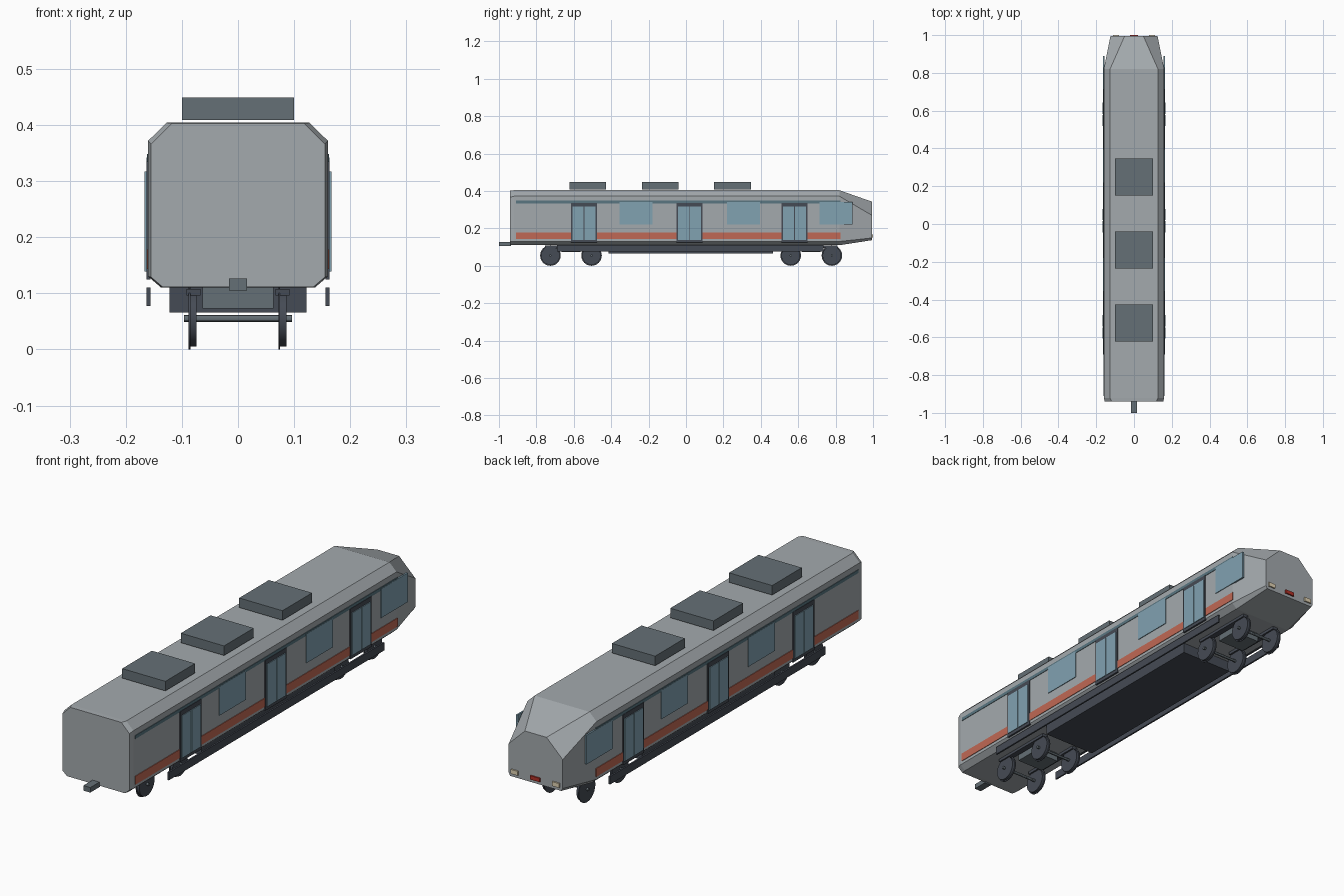
import bpy, bmesh, math
from mathutils import Matrix

if "Cube" in bpy.data.objects:
    bpy.data.objects.remove(bpy.data.objects["Cube"])


def mat(name, r, g, b):
    m = bpy.data.materials.new(name)
    m.diffuse_color = (r, g, b, 1)
    m.use_nodes = True
    m.node_tree.nodes["Principled BSDF"].inputs["Base Color"].default_value = m.diffuse_color
    return m


BODY = mat("body_grey", 0.37, 0.40, 0.42)
DARK = mat("dark_grey", 0.06, 0.07, 0.09)
ROOF = mat("roof_grey", 0.13, 0.16, 0.18)
GLASS = mat("glass_blue", 0.22, 0.36, 0.44)
TEAL = mat("teal", 0.10, 0.18, 0.22)
RED = mat("stripe_red", 0.53, 0.14, 0.09)
LAMP = mat("lamp_cream", 0.75, 0.65, 0.45)
TAIL = mat("lamp_red", 0.45, 0.03, 0.02)


def finish(name, bm, material):
    bmesh.ops.recalc_face_normals(bm, faces=bm.faces)
    me = bpy.data.meshes.new(name)
    bm.to_mesh(me)
    bm.free()
    me.materials.append(material)
    ob = bpy.data.objects.new(name, me)
    bpy.context.collection.objects.link(ob)
    return ob


def box(name, x, y, z, material):
    """Box from (min, max) ranges on each axis."""
    bm = bmesh.new()
    bmesh.ops.create_cube(bm, size=1)
    for v in bm.verts:
        for i, (a, b) in enumerate((x, y, z)):
            v.co[i] = (a + b) / 2 + v.co[i] * (b - a)
    return finish(name, bm, material)


def pair(name, x, y, z, material):
    """The same box on both sides of the car."""
    box(name + "_right", x, y, z, material)
    box(name + "_left", (-x[1], -x[0]), y, z, material)


def discs(name, parts, y, z, material, sides=24):
    """Cylinders along x; parts are (x_min, x_max, radius)."""
    bm = bmesh.new()
    for a, b, r in parts:
        m = Matrix.Translation(((a + b) / 2, y, z)) @ Matrix.Rotation(math.pi / 2, 4, 'Y')
        bmesh.ops.create_cone(bm, cap_ends=True, segments=sides, radius1=r,
                              radius2=r, depth=b - a, matrix=m)
    ob = finish(name, bm, material)
    bpy.context.view_layer.objects.active = ob
    ob.select_set(True)
    bpy.ops.object.shade_smooth_by_angle(angle=math.radians(30))
    ob.select_set(False)


# Car body: chamfered half-sections lofted from tail to nose
main = [(0.137, 0.11), (0.16, 0.13), (0.16, 0.372), (0.127, 0.404)]
sections = [
    (-0.94, [(0.134, 0.111), (0.155, 0.129), (0.155, 0.366), (0.118, 0.403)]),
    (-0.92, main),
    (0.82, main),
    (0.994, [(0.118, 0.137), (0.125, 0.149), (0.125, 0.27), (0.05, 0.343)]),
]
bm = bmesh.new()
rings = []
for y, half in sections:
    outline = half + [(-x, z) for x, z in reversed(half)]
    rings.append([bm.verts.new((x, y, z)) for x, z in outline])
for a, b in zip(rings, rings[1:]):
    for i in range(8):
        j = (i + 1) % 8
        bm.faces.new((a[i], a[j], b[j], b[i]))
bm.faces.new(rings[0])
bm.faces.new(rings[-1])
finish("car_body", bm, BODY)

# Side stripes
pair("red_stripe", (0.157, 0.1625), (-0.91, 0.825), (0.143, 0.178), RED)
pair("upper_trim", (0.157, 0.162), (-0.91, 0.825), (0.334, 0.348), TEAL)

# Windows, the front one overhanging the tapered nose
for i, (a, b) in enumerate([(-0.355, -0.18), (0.22, 0.395), (0.715, 0.89)]):
    pair(f"window_{i}", (0.156, 0.163), (a, b), (0.22, 0.342), GLASS)

# Double doors
for i, y in enumerate((-0.545, 0.018, 0.58)):
    pair(f"door_frame_{i}", (0.156, 0.1635), (y - 0.07, y + 0.07), (0.125, 0.336), DARK)
    for s in (-1, 1):
        lo, hi = sorted((y + s * 0.002, y + s * 0.062))
        pair(f"door_leaf_{i}_{'rear' if s < 0 else 'fore'}",
             (0.158, 0.1665), (lo, hi), (0.139, 0.317), GLASS)

# Roof units
for i, y in enumerate((-0.525, -0.137, 0.249)):
    box(f"roof_unit_{i}", (-0.1, 0.1), (y - 0.098, y + 0.098), (0.409, 0.449), ROOF)

# Underframe, side skirts, coupler
box("underframe", (-0.122, 0.122), (-0.415, 0.465), (0.066, 0.111), DARK)
pair("side_skirt", (0.156, 0.163), (-0.69, 0.735), (0.077, 0.11), DARK)
box("coupler", (-0.016, 0.016), (-1.0, -0.935), (0.105, 0.126), ROOF)

# Bogies
for name, yc in (("rear", -0.615), ("fore", 0.67)):
    box(f"{name}_bolster", (-0.063, 0.063), (yc - 0.05, yc + 0.05), (0.073, 0.11), ROOF)
    pair(f"{name}_bogie_beam", (0.067, 0.092), (yc - 0.14, yc + 0.14), (0.096, 0.108), DARK)
    for j, dy in enumerate((-0.11, 0.11)):
        discs(f"{name}_axle_{j}", [(-0.096, 0.096, 0.006)], yc + dy, 0.055, ROOF, 12)
        for side, c in (("left", -0.08), ("right", 0.08)):
            discs(f"{name}_wheel_{j}_{side}",
                  [(c - 0.005, c + 0.006, 0.05), (c - 0.008, c - 0.005, 0.055)],
                  yc + dy, 0.055, DARK)

# Nose lamps
pair("head_lamp", (0.08, 0.112), (0.985, 1.0), (0.15, 0.168), LAMP)
box("tail_lamp", (-0.022, 0.022), (0.985, 1.0), (0.15, 0.166), TAIL)
